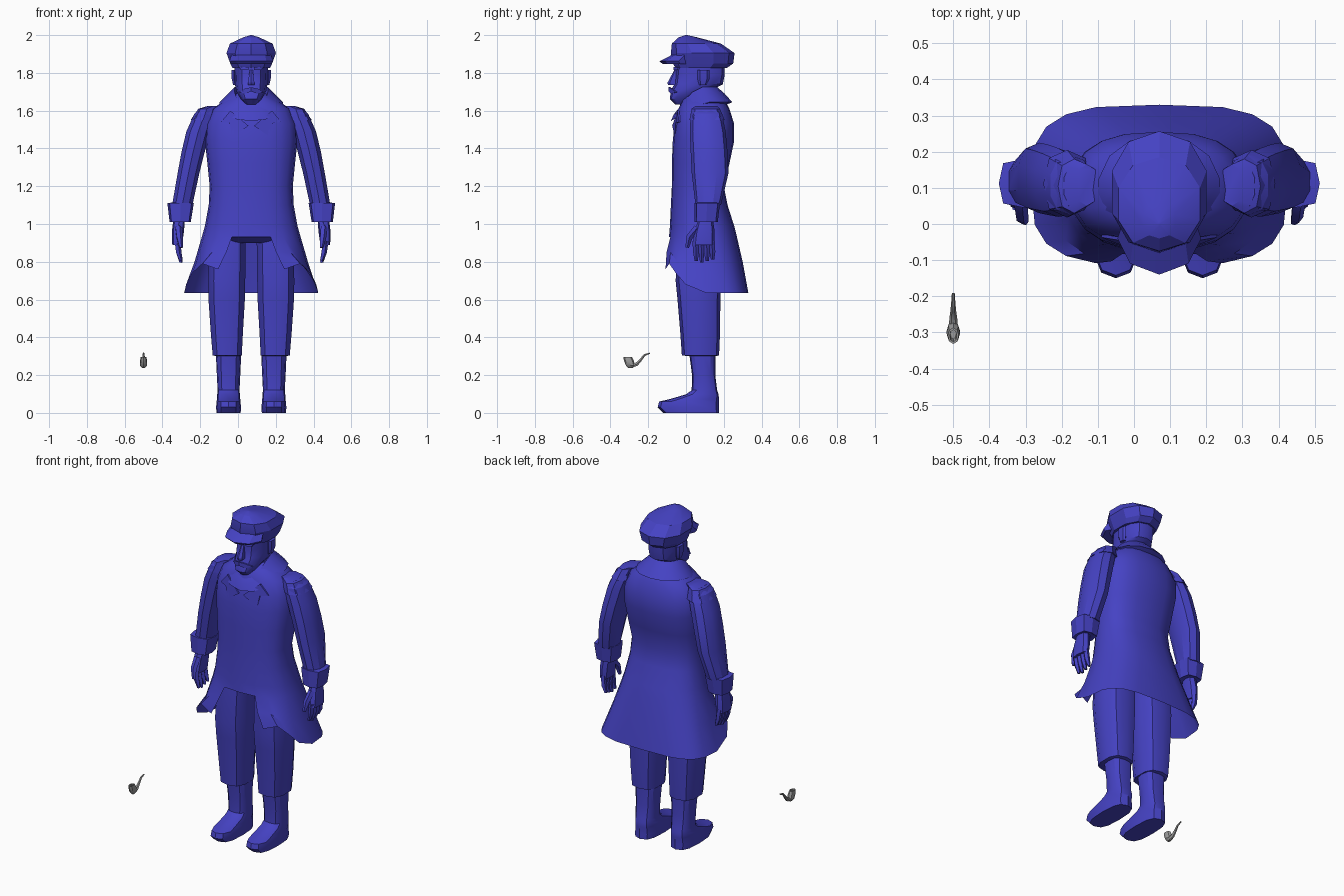
import bpy, bmesh, math
from mathutils import Vector

CX = 0.07  # centre line of the figure


def material(name, rgb):
    m = bpy.data.materials.new(name)
    m.diffuse_color = (*rgb, 1)
    return m


BLUE = material("deep_blue", (0.06, 0.055, 0.55))
GREY = material("pipe_grey", (0.33, 0.33, 0.33))


def finish(name, bm, mat=BLUE, angle=35):
    bmesh.ops.recalc_face_normals(bm, faces=bm.faces)
    me = bpy.data.meshes.new(name)
    bm.to_mesh(me)
    bm.free()
    me.materials.append(mat)
    ob = bpy.data.objects.new(name, me)
    bpy.context.collection.objects.link(ob)
    bpy.ops.object.select_all(action='DESELECT')
    bpy.context.view_layer.objects.active = ob
    ob.select_set(True)
    bpy.ops.object.shade_smooth_by_angle(angle=math.radians(angle))
    return ob


def spow(v, p):
    return math.copysign(abs(v) ** p, v)


def loft(name, rings, n=10, p=0.8, caps=True, mat=BLUE, skip=None, twist=0.0, angle=35):
    """Rings are (x, front y, back y, half width, z, [front drop], [squareness])."""
    bm = bmesh.new()
    rows = []
    for r in rings:
        x, y0, y1, hw, z = r[:5]
        drop = r[5] if len(r) > 5 else 0
        q = r[6] if len(r) > 6 else p
        row = []
        for i in range(n):
            a = math.tau * (i + twist) / n
            zz = z(min(i, n - i)) if callable(z) else z - drop * max(0, math.cos(a))
            row.append(bm.verts.new((CX + x + hw * spow(math.sin(a), q),
                                     (y0 + y1) / 2 - (y1 - y0) / 2 * spow(math.cos(a), q), zz)))
        rows.append(row)
    for k in range(len(rows) - 1):
        for i in range(n):
            if skip and skip(k, i):
                continue
            j = (i + 1) % n
            bm.faces.new((rows[k][i], rows[k][j], rows[k + 1][j], rows[k + 1][i]))
    if caps:
        bm.faces.new(rows[0])
        bm.faces.new(rows[-1])
    return finish(name, bm, mat, angle)


def tube(name, path, n=6, mat=BLUE):
    """Tube along (point, radius) pairs lying in the y-z direction."""
    bm = bmesh.new()
    rows = []
    for k, (c, r) in enumerate(path):
        a, b = Vector(path[max(k - 1, 0)][0]), Vector(path[min(k + 1, len(path) - 1)][0])
        t = (b - a).normalized()
        u = Vector((1, 0, 0))
        v = t.cross(u).normalized()
        rows.append([bm.verts.new(Vector(c) + r * (u * math.cos(math.tau * i / n) + v * math.sin(math.tau * i / n)))
                     for i in range(n)])
    for ra, rb in zip(rows, rows[1:]):
        for i in range(n):
            bm.faces.new((ra[i], ra[(i + 1) % n], rb[(i + 1) % n], rb[i]))
    bm.faces.new(rows[0])
    bm.faces.new(rows[-1])
    return finish(name, bm, mat)


def plate(name, pts, thick=0.008):
    """Thin prism, extruded forward."""
    bm = bmesh.new()
    f = bm.faces.new([bm.verts.new((CX + x, y, z)) for x, y, z in pts])
    ext = bmesh.ops.extrude_face_region(bm, geom=[f])
    for v in ext["geom"]:
        if isinstance(v, bmesh.types.BMVert):
            v.co.y -= thick
    return finish(name, bm)


# Long coat: open at the front below the waist, with a rising front hem
def hem(i):
    return {0: 0.85, 1: 0.76, 2: 0.79, 3: 0.74, 4: 0.68}.get(i, 0.635)


loft("coat", [
    (0, 0.01, 0.17, 0.08, 1.69), (0, -0.02, 0.205, 0.14, 1.655),
    (0, -0.04, 0.23, 0.205, 1.61), (0, -0.06, 0.255, 0.24, 1.53),
    (0, -0.07, 0.255, 0.245, 1.44), (0, -0.075, 0.23, 0.232, 1.32),
    (0, -0.075, 0.2, 0.22, 1.2), (0, -0.08, 0.22, 0.225, 1.1),
    (0, -0.085, 0.255, 0.245, 0.99), (0, -0.09, 0.27, 0.262, 0.93),
    (0, -0.11, 0.3, 0.3, lambda i: 0.85 if i < 3 else 0.8, 0, 0.7),
    (0, -0.115, 0.33, 0.355, hem, 0, 0.6),
], n=20, caps=False, skip=lambda k, i: k >= 9 and i in (0, 19))

# Waist closing the coat from below
loft("waist", [(0, -0.07, 0.18, 0.2, 1.0), (0, -0.082, 0.18, 0.215, 0.932), (0, -0.03, 0.15, 0.16, 0.9)], n=14)

# Turned-up collar, with its tips folded outward
loft("collar", [
    (0, -0.03, 0.15, 0.078, 1.69, 0.11), (0, -0.045, 0.165, 0.09, 1.725, 0.12),
    (0, -0.065, 0.205, 0.125, 1.69, 0.11), (0, -0.08, 0.245, 0.172, 1.645, 0.1),
    (0, -0.04, 0.21, 0.14, 1.63, 0.06),
], n=14, caps=False, p=0.9)

# Legs, feet and arms on both sides
for s, side in ((-1, "right"), (1, "left")):
    loft(side + "_trouser_leg", [
        (s * 0.125, -0.04, 0.17, 0.1, 0.93), (s * 0.13, -0.055, 0.185, 0.102, 0.7),
        (s * 0.13, -0.045, 0.182, 0.1, 0.6), (s * 0.129, -0.03, 0.18, 0.088, 0.42),
        (s * 0.127, -0.022, 0.175, 0.08, 0.305), (s * 0.127, 0.01, 0.16, 0.06, 0.3)], n=10, p=0.75)
    loft(side + "_boot", [
        (s * 0.12, 0.015, 0.155, 0.068, 0.33), (s * 0.12, 0.032, 0.155, 0.062, 0.2),
        (s * 0.12, 0.03, 0.165, 0.058, 0.12), (s * 0.12, 0.0, 0.172, 0.06, 0.098),
        (s * 0.12, -0.09, 0.175, 0.062, 0.072), (s * 0.12, -0.142, 0.175, 0.063, 0.06),
        (s * 0.12, -0.15, 0.175, 0.066, 0.03), (s * 0.12, -0.12, 0.175, 0.064, 0.0)], n=12, p=0.7)
    loft(side + "_sleeve", [
        (s * 0.225, 0.04, 0.17, 0.04, 1.615), (s * 0.245, 0.025, 0.19, 0.058, 1.585),
        (s * 0.28, 0.02, 0.21, 0.066, 1.49), (s * 0.308, 0.025, 0.22, 0.064, 1.38),
        (s * 0.332, 0.03, 0.225, 0.06, 1.27), (s * 0.365, 0.05, 0.185, 0.056, 1.1)], n=10, p=0.85, angle=25)
    loft(side + "_shoulder_cap", [
        (s * 0.2, 0.05, 0.165, 0.03, 1.625), (s * 0.235, 0.03, 0.18, 0.045, 1.61),
        (s * 0.255, 0.018, 0.205, 0.066, 1.55)], n=8, caps=True, angle=20)
    loft(side + "_cuff", [
        (s * 0.366, 0.065, 0.165, 0.045, 1.115), (s * 0.374, 0.045, 0.18, 0.07, 1.11),
        (s * 0.376, 0.045, 0.168, 0.056, 1.01), (s * 0.376, 0.06, 0.155, 0.042, 1.015)],
        n=8, p=0.55, angle=20)
    # Hand with four fingers and a thumb
    loft(side + "_palm", [
        (s * 0.38, 0.07, 0.14, 0.03, 1.04), (s * 0.388, 0.045, 0.152, 0.032, 0.96),
        (s * 0.392, 0.035, 0.152, 0.026, 0.89)], n=8)
    for k in range(4):
        y = 0.05 + k * 0.029
        tube(side + "_finger", [((CX + s * 0.392, y, 0.91), 0.017),
                                ((CX + s * 0.385, y + 0.003, 0.85), 0.016),
                                ((CX + s * 0.372, y + 0.004, 0.795 + 0.008 * abs(k - 1)), 0.009)], n=5)
    tube(side + "_thumb", [((CX + s * 0.385, 0.06, 0.98), 0.02), ((CX + s * 0.38, 0.018, 0.93), 0.018),
                           ((CX + s * 0.372, 0.006, 0.875), 0.01)], n=5)
    # Lapel, ear, brow and moustache
    plate(side + "_lapel", [(s * 0.015, -0.064, 1.52), (s * 0.1, -0.05, 1.46),
                            (s * 0.115, -0.046, 1.535), (s * 0.16, -0.028, 1.54), (s * 0.11, -0.036, 1.6)], 0.009)
    loft(side + "_ear", [(s * 0.085, 0.07, 0.11, 0.012, 1.735), (s * 0.092, 0.06, 0.125, 0.013, 1.77),
                         (s * 0.092, 0.06, 0.125, 0.013, 1.815)], n=6)
    plate(side + "_brow", [(s * 0.014, -0.056, 1.815), (s * 0.055, -0.038, 1.815),
                           (s * 0.06, -0.032, 1.828), (s * 0.014, -0.056, 1.832)], 0.009)
    plate(side + "_moustache", [(0, -0.083, 1.702), (s * 0.03, -0.072, 1.69), (s * 0.065, -0.045, 1.698),
                                (s * 0.035, -0.07, 1.716), (0, -0.083, 1.724)], 0.009)

# Head with full beard, neck and nose
loft("neck", [(0, 0.0, 0.15, 0.075, 1.55), (0, 0.02, 0.15, 0.068, 1.74)], n=10)
loft("bearded_head", [
    (0, -0.055, 0.01, 0.025, 1.632), (0, -0.086, 0.05, 0.055, 1.662),
    (0, -0.08, 0.13, 0.08, 1.705), (0, -0.062, 0.195, 0.086, 1.74),
    (0, -0.056, 0.205, 0.088, 1.79), (0, -0.056, 0.205, 0.09, 1.86)], n=12, p=0.85)
loft("nose", [(0, -0.095, -0.04, 0.018, 1.735), (0, -0.098, -0.04, 0.019, 1.748),
              (0, -0.062, -0.04, 0.009, 1.815)], n=6, angle=20)

# Flat cap: band, puffed crown and pointed peak
loft("cap_crown", [
    (0, -0.055, 0.215, 0.104, 1.825), (0, -0.07, 0.25, 0.116, 1.85),
    (0, -0.08, 0.257, 0.137, 1.905), (0, -0.075, 0.185, 0.118, 1.955),
    (0, -0.04, 0.06, 0.045, 1.988), (0, -0.004, 0.006, 0.004, 2.0)], n=10, p=0.9, angle=20)
loft("cap_peak", [(0, -0.125, 0.06, 0.108, 1.848), (0, -0.14, 0.06, 0.116, 1.862),
                  (0, -0.075, 0.06, 0.105, 1.895)], n=8, p=1.05, angle=25)

# Loose tobacco pipe: bowl and curved stem
PX = -0.5
loft("pipe_bowl", [
    (PX - CX, -0.305, -0.282, 0.008, 0.238), (PX - CX, -0.318, -0.27, 0.018, 0.25),
    (PX - CX, -0.328, -0.276, 0.019, 0.275), (PX - CX, -0.332, -0.287, 0.015, 0.297),
    (PX - CX, -0.326, -0.293, 0.01, 0.297), (PX - CX, -0.318, -0.29, 0.008, 0.27)], n=8, p=1, mat=GREY)
tube("pipe_stem", [((PX, -0.29, 0.25), 0.012), ((PX, -0.262, 0.257), 0.011), ((PX, -0.24, 0.28), 0.008),
                   ((PX, -0.22, 0.306), 0.006), ((PX, -0.192, 0.316), 0.004)], mat=GREY)
